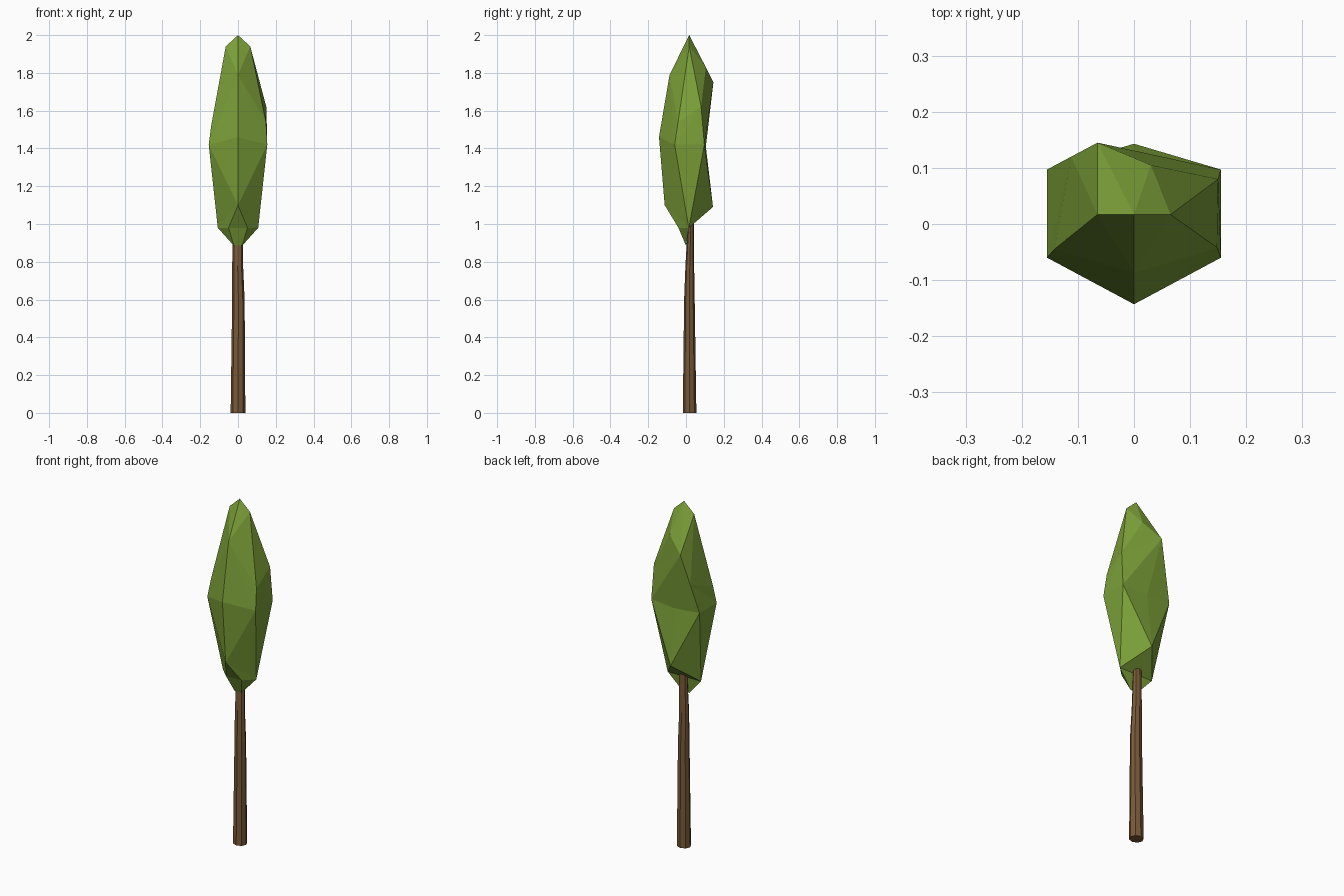
import bpy, bmesh, math

if "Cube" in bpy.data.objects:
    bpy.data.objects.remove(bpy.data.objects["Cube"])


def finish(bm, name, color):
    bmesh.ops.remove_doubles(bm, verts=bm.verts, dist=0.0005)
    bmesh.ops.dissolve_degenerate(bm, edges=bm.edges, dist=0.0005)
    bmesh.ops.recalc_face_normals(bm, faces=bm.faces)
    me = bpy.data.meshes.new(name)
    bm.to_mesh(me)
    bm.free()
    ob = bpy.data.objects.new(name, me)
    bpy.context.collection.objects.link(ob)
    mat = bpy.data.materials.new(name + "_color")
    mat.diffuse_color = color
    mat.use_nodes = True
    mat.node_tree.nodes["Principled BSDF"].inputs["Base Color"].default_value = mat.diffuse_color
    me.materials.append(mat)


def tri(bm, *points):
    if len(set(points)) == 3:
        bm.faces.new([bm.verts.new(p) for p in points])


def band(bm, a, b, diagonals):
    # Triangulated strip between two rings, one diagonal flag per side
    n = len(a)
    for i, d in enumerate(diagonals):
        j = (i + 1) % n
        if d:
            tri(bm, a[i], a[j], b[j])
            tri(bm, a[i], b[j], b[i])
        else:
            tri(bm, a[i], a[j], b[i])
            tri(bm, a[j], b[j], b[i])


# Crown: rings run front, right front, right back, back, left back, left front
F, R, B, L = (0, -.113, 1.10), (.107, .015, .98), (0, .143, 1.09), (-.107, .015, .98)
low = [F, R, R, B, L, L]
mid = [(0, -.143, 1.46), (.155, -.06, 1.42), (.155, .097, 1.42),
       (0, .105, 1.41), (-.155, .097, 1.42), (-.155, -.06, 1.42)]
up = [(0, -.087, 1.79), (.148, -.042, 1.54), (.15, .08, 1.62),
      (-.065, .145, 1.75), (-.112, .12, 1.58), (-.142, -.045, 1.52)]
tr, tl = (.065, .017, 1.94), (-.065, .017, 1.94)
top = [up[0], tr, (.03, .105, 1.83), up[3], tl, tl]
apex = (0, .017, 2.0)

bm = bmesh.new()
band(bm, low, mid, (1, 1, 0, 1, 1, 0))
band(bm, mid, up, (0, 1, 1, 1, 0, 1))
band(bm, up, top, (0, 0, 0, 0, 0, 0))
band(bm, top, [apex] * 6, (0,) * 6)

# Crown underside: beak in front of the trunk
rf, lf, rt, lt = (.05, -.04, .98), (-.05, -.04, .98), (.022, 0, .885), (-.022, 0, .885)
for t in ((F, rf, R), (F, lf, rf), (F, L, lf), (R, rf, rt), (rf, lf, lt),
          (rf, lt, rt), (lf, L, lt), (R, rt, lt), (R, lt, L), (R, L, B)):
    tri(bm, *t)
finish(bm, "crown", (0.2, 0.35, 0.04, 1))

# Trunk: tapered, slightly bent eight-sided column
bm = bmesh.new()
rings = []
for z, cx, cy, rx, ry in ((0, 0, .019, .039, .036), (.6, .002, .018, .033, .028),
                          (.78, -.002, .02, .029, .023), (1.02, 0, .026, .025, .015)):
    rings.append([bm.verts.new((cx + rx * math.cos(k * math.pi / 4),
                                cy + ry * math.sin(k * math.pi / 4), z)) for k in range(8)])
for a, b in zip(rings, rings[1:]):
    for k in range(8):
        j = (k + 1) % 8
        bm.faces.new((a[k], a[j], b[j], b[k]))
bm.faces.new(rings[0][::-1])
bm.faces.new(rings[-1])
finish(bm, "trunk", (0.19, 0.1, 0.04, 1))
